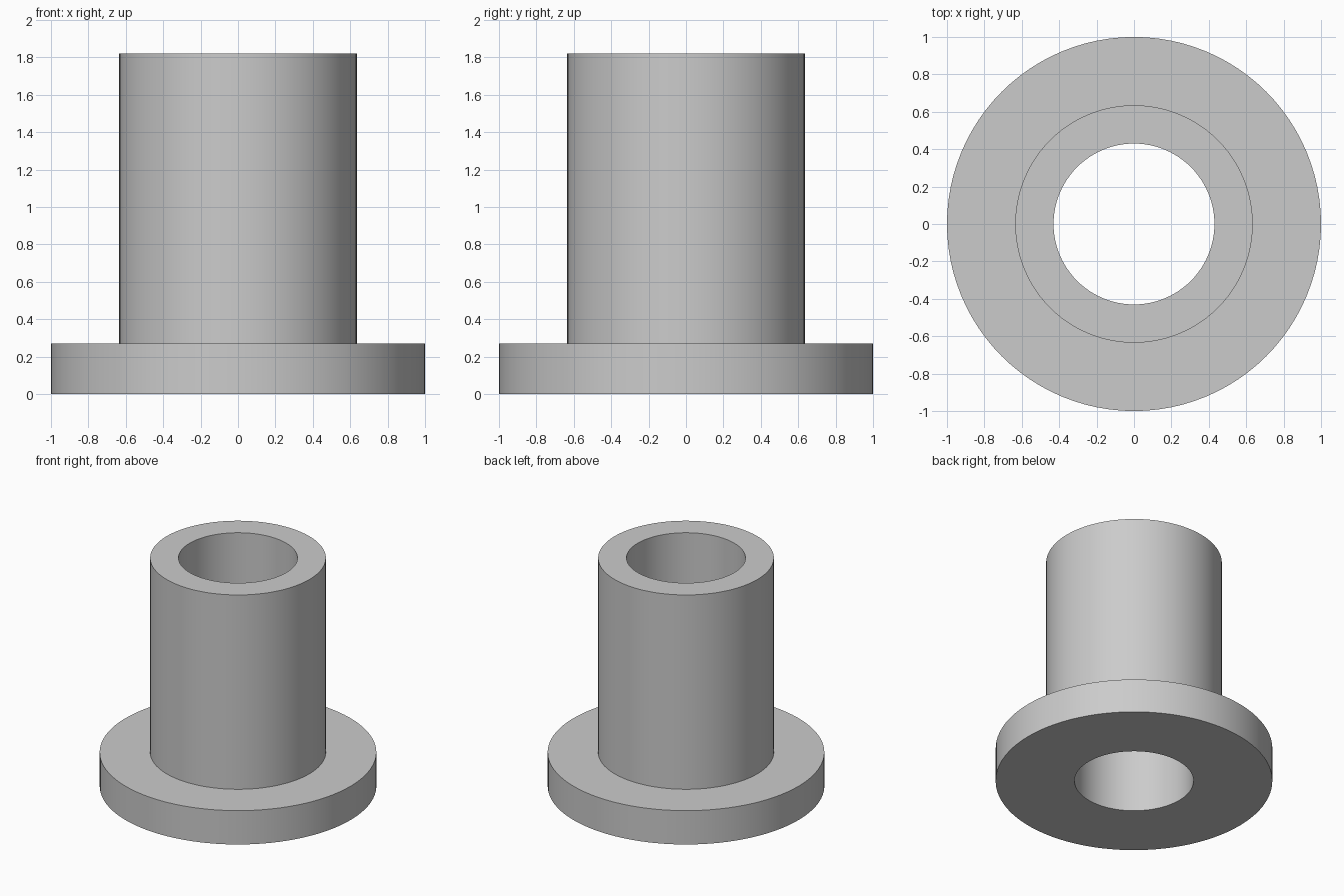
import bpy
import bmesh
import math

cube = bpy.data.objects.get("Cube")
if cube:
    bpy.data.objects.remove(cube)

# Plain grey material
grey = bpy.data.materials.new("plain grey")
grey.use_nodes = True
colour = (0.6, 0.6, 0.6, 1)
grey.diffuse_color = colour
grey.node_tree.nodes["Principled BSDF"].inputs["Base Color"].default_value = colour

BORE, SLEEVE, FLANGE = 0.43, 0.635, 1.0
STEP, TOP = 0.27, 1.82

# Closed half section of the bushing: flange, sleeve and through bore
profile = [(BORE, 0), (FLANGE, 0), (FLANGE, STEP),
           (SLEEVE, STEP), (SLEEVE, TOP), (BORE, TOP)]

# Revolve the section around z
bm = bmesh.new()
verts = [bm.verts.new((r, 0, z)) for r, z in profile]
edges = [bm.edges.new((v, verts[(i + 1) % len(verts)]))
         for i, v in enumerate(verts)]
bmesh.ops.spin(bm, geom=verts + edges, cent=(0, 0, 0), axis=(0, 0, 1),
               angle=math.tau, steps=96, use_merge=True)
bmesh.ops.remove_doubles(bm, verts=bm.verts, dist=0.0001)
bmesh.ops.recalc_face_normals(bm, faces=bm.faces)
mesh = bpy.data.meshes.new("flanged_bushing")
bm.to_mesh(mesh)
bm.free()
mesh.materials.append(grey)
bushing = bpy.data.objects.new("flanged_bushing", mesh)
bpy.context.collection.objects.link(bushing)

# Smooth round walls with sharp rims
bpy.context.view_layer.objects.active = bushing
bushing.select_set(True)
bpy.ops.object.shade_smooth_by_angle(angle=math.radians(30))
